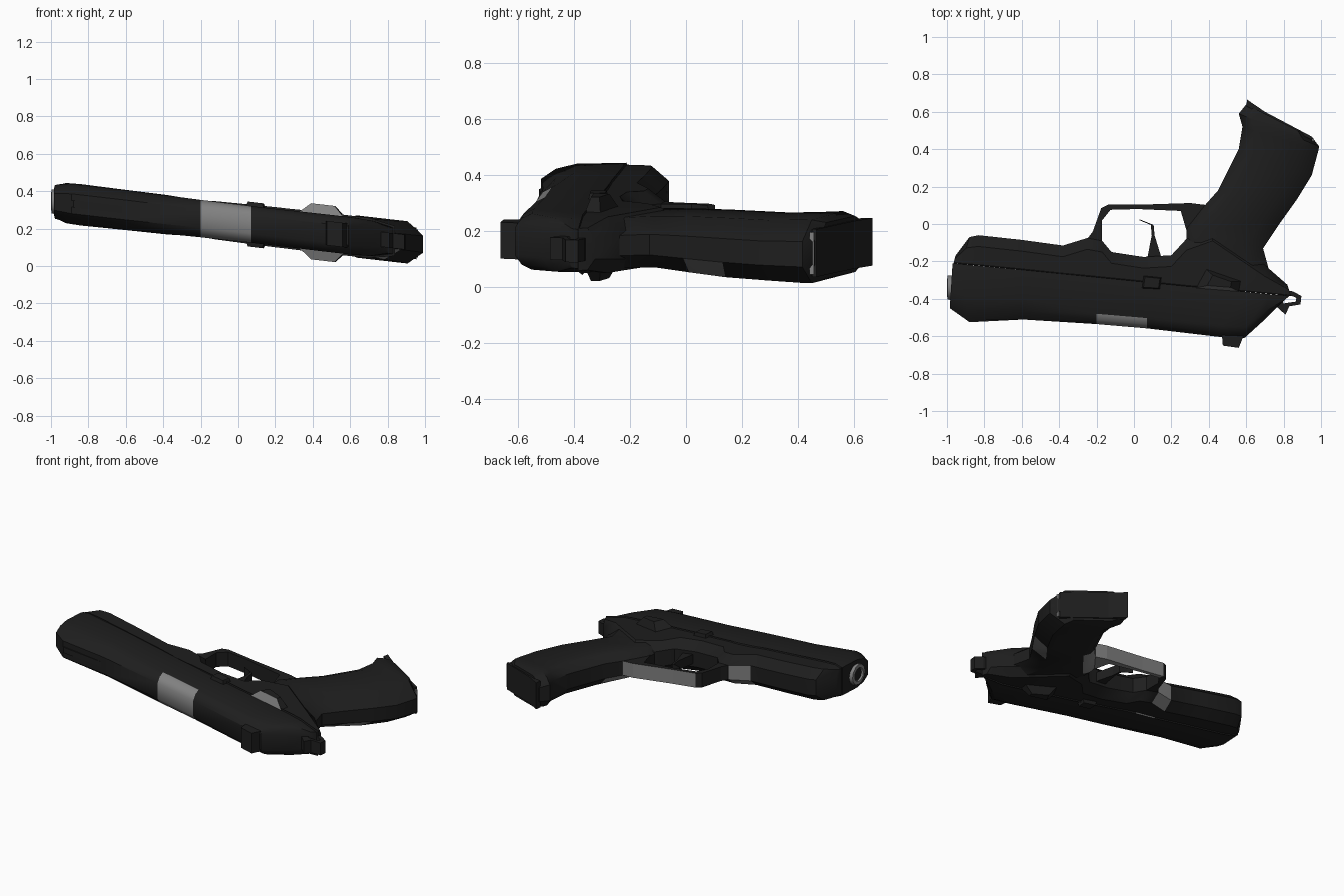
import bpy, bmesh, math
from mathutils import Vector

if "Cube" in bpy.data.objects:
    bpy.data.objects.remove(bpy.data.objects["Cube"])


def colour(name, r, g, b):
    m = bpy.data.materials.new(name)
    m.diffuse_color = (r, g, b, 1)
    m.use_nodes = True
    m.node_tree.nodes["Principled BSDF"].inputs["Base Color"].default_value = m.diffuse_color
    return m


BLACK = colour("matte black", 0.013, 0.013, 0.013)
GREY = colour("worn grey", 0.22, 0.22, 0.22)


def finish(name, bm, paint=None, smooth=None):
    """Paint faces by rule, lay the part on its slanted resting plane, make the object."""
    bmesh.ops.recalc_face_normals(bm, faces=bm.faces[:])
    for f in bm.faces:
        if paint and paint(f.calc_center_median(), f.normal):
            f.material_index = 1
    for v in bm.verts:
        v.co.z += 0.231 - 0.115 * v.co.x
    me = bpy.data.meshes.new(name)
    bm.to_mesh(me)
    bm.free()
    me.materials.append(BLACK)
    me.materials.append(GREY)
    ob = bpy.data.objects.new(name, me)
    bpy.context.collection.objects.link(ob)
    if smooth:
        bpy.context.view_layer.objects.active = ob
        ob.select_set(True)
        bpy.ops.object.shade_smooth_by_angle(angle=math.radians(smooth))
        ob.select_set(False)


def loft(name, stations, ca, ta, cb, tb, paint=None, smooth=35):
    """Skin rings between edge points A and B; h is half thickness, c/t shape the edges."""
    bm = bmesh.new()
    rings = []
    for ax, ay, bx, by, h, *c in stations:
        a, b = Vector((ax, ay, 0)), Vector((bx, by, 0))
        n = (b - a).length
        c0 = min(c[0] if c else ca, n * 0.45)
        c1 = min(cb, n * 0.45)
        half = [(0, ta), (c0 * 0.4, (1 + ta) / 2 + 0.08), (c0, 1), (n - c1, 1), (n, tb)]
        pts = half + [(d, -w) for d, w in reversed(half)]
        rings.append([bm.verts.new(a + (b - a) * (d / n) + Vector((0, 0, w * h))) for d, w in pts])
    for p, q in zip(rings, rings[1:]):
        for i in range(10):
            j = (i + 1) % 10
            bm.faces.new((p[i], p[j], q[j], q[i]))
    bm.faces.new(rings[0])
    bm.faces.new(rings[-1])
    finish(name, bm, paint, smooth)


def plate(name, outline, z0, z1, taper=1.0, paint=None):
    """Prism from an outline; the z1 end can be tapered."""
    bm = bmesh.new()
    mid = sum((Vector((x, y, 0)) for x, y in outline), Vector()) / len(outline)
    lo = [bm.verts.new((x, y, z0)) for x, y in outline]
    hi = [bm.verts.new((mid.x + (x - mid.x) * taper, mid.y + (y - mid.y) * taper, z1))
          for x, y in outline]
    bm.faces.new(lo)
    bm.faces.new(hi)
    for i in range(len(lo)):
        j = (i + 1) % len(lo)
        bm.faces.new((lo[i], lo[j], hi[j], hi[i]))
    finish(name, bm, paint)


def band(name, outer, inner, h, closed=False, paint=None):
    """Strip of rectangular section between two outlines."""
    bm = bmesh.new()
    rows = [[bm.verts.new((x, y, z)) for (x, y), z in ((o, -h), (o, h), (i, h), (i, -h))]
            for o, i in zip(outer, inner)]
    pairs = list(zip(rows, rows[1:])) + ([(rows[-1], rows[0])] if closed else [])
    for p, q in pairs:
        for k in range(4):
            m = (k + 1) % 4
            bm.faces.new((p[k], p[m], q[m], q[k]))
    if not closed:
        bm.faces.new(rows[0])
        bm.faces.new(rows[-1])
    finish(name, bm, paint)


# slide, with a worn band across its top
loft("slide", [
    (-0.985, -0.45, -0.97, -0.21, 0.09, 0.10),
    (-0.89, -0.517, -0.92, -0.215, 0.106, 0.13),
    (-0.60, -0.51, -0.60, -0.245, 0.106, 0.11),
    (-0.20, -0.535, -0.20, -0.285, 0.10, 0.055),
    (0.07, -0.558, 0.07, -0.312, 0.098, 0.055),
    (0.47, -0.605, 0.47, -0.35, 0.10, 0.06),
    (0.59, -0.61, 0.62, -0.365, 0.10, 0.06),
    (0.70, -0.51, 0.72, -0.375, 0.095, 0.05),
    (0.79, -0.42, 0.83, -0.385, 0.07, 0.02)],
    0.1, 0.5, 0.005, 0.99,
    paint=lambda c, n: -0.2 < c.x < 0.07 and n.y < -0.35)

# frame under the slide
loft("frame", [
    (-0.965, -0.21, -0.955, -0.17, 0.085),
    (-0.92, -0.215, -0.88, -0.07, 0.10),
    (-0.84, -0.222, -0.83, -0.06, 0.103),
    (-0.60, -0.245, -0.60, -0.085, 0.10),
    (-0.38, -0.268, -0.38, -0.115, 0.098),
    (-0.25, -0.28, -0.25, -0.075, 0.092),
    (-0.17, -0.288, -0.17, -0.09, 0.092),
    (-0.12, -0.293, -0.12, -0.15, 0.095),
    (0.05, -0.31, 0.05, -0.176, 0.098),
    (0.20, -0.325, 0.20, -0.167, 0.10),
    (0.28, -0.333, 0.28, -0.08, 0.10),
    (0.42, -0.345, 0.42, -0.03, 0.102),
    (0.70, -0.372, 0.70, -0.22, 0.10),
    (0.84, -0.385, 0.82, -0.325, 0.075)],
    0.005, 0.99, 0.06, 0.5,
    paint=lambda c, n: -0.38 < c.x < -0.25 and n.y > 0.4 and c.z < 0.03)

# grip, with wear on the underside near the top
loft("grip", [
    (0.28, -0.14, 0.72, -0.24, 0.09),
    (0.28, -0.02, 0.69, -0.13, 0.092),
    (0.37, 0.09, 0.77, -0.01, 0.10),
    (0.45, 0.18, 0.87, 0.13, 0.106),
    (0.56, 0.40, 0.95, 0.26, 0.108),
    (0.58, 0.52, 0.985, 0.39, 0.113),
    (0.56, 0.59, 0.99, 0.415, 0.113),
    (0.60, 0.64, 0.955, 0.46, 0.10)],
    0.08, 0.45, 0.09, 0.4,
    paint=lambda c, n: 0.02 < c.y < 0.17 and c.z < -0.02 and abs(n.z) < 0.97)

# butt plate with a small spur, and its bare metal edge
plate("butt_plate", [(0.605, 0.665), (0.60, 0.63), (0.95, 0.45), (0.955, 0.465), (0.70, 0.60)],
      -0.085, 0.085)
plate("butt_edge", [(0.953, 0.44), (0.962, 0.44), (0.962, 0.456), (0.953, 0.456)],
      -0.075, 0.075, paint=lambda c, n: True)

# trigger guard
band("trigger_guard",
     [(-0.25, -0.08), (-0.22, -0.04), (-0.175, 0.085), (-0.14, 0.103),
      (0.02, 0.103), (0.30, 0.112), (0.40, 0.10)],
     [(-0.16, -0.13), (-0.17, -0.09), (-0.17, 0.02), (-0.125, 0.076),
      (0.02, 0.08), (0.25, 0.07), (0.285, -0.05)],
     0.046, paint=lambda c, n: c.x > -0.15 and (n.y > 0.8 or n.z < -0.8))

# trigger
band("trigger", [(0.03, 0.025), (0.09, -0.005), (0.095, -0.06), (0.07, -0.19)],
     [(0.03, 0.02), (0.105, -0.005), (0.11, -0.06), (0.15, -0.19)], 0.03)

# hammer with its open ring
band("hammer",
     [(0.76, -0.44), (0.81, -0.485), (0.83, -0.44), (0.89, -0.43), (0.895, -0.385),
      (0.85, -0.36), (0.78, -0.355)],
     [(0.795, -0.41), (0.80, -0.425), (0.83, -0.42), (0.865, -0.415), (0.868, -0.395),
      (0.845, -0.385), (0.80, -0.385)], 0.04, closed=True)

# sights
plate("rear_sight", [(0.47, -0.59), (0.475, -0.65), (0.56, -0.662), (0.585, -0.60)], -0.065, 0.065)
plate("front_sight", [(-0.90, -0.51), (-0.88, -0.525), (-0.62, -0.512), (-0.62, -0.50)],
      -0.018, 0.018)

# levers, catches and studs on both sides
for side, s in (("upper", 1), ("lower", -1)):
    plate(side + "_safety_lever", [(0.32, -0.345), (0.38, -0.235), (0.58, -0.305), (0.57, -0.365)],
          0.09 * s, 0.15 * s, 0.5, paint=lambda c, n: c.y < -0.32 and abs(n.z) < 0.9 and c.x < 0.5)
    plate(side + "_slide_catch", [(0.04, -0.345), (0.05, -0.275), (0.15, -0.285), (0.14, -0.35)],
          0.09 * s, 0.12 * s, 0.8)

# barrel end: bare tube with a dark bore
SIDES = 12
circle = [(math.cos(2 * math.pi * i / SIDES), math.sin(2 * math.pi * i / SIDES))
          for i in range(SIDES)]
bm = bmesh.new()
profile = [(-0.95, 0.068), (-0.997, 0.064), (-0.999, 0.044), (-0.988, 0.040)]
rings = [[bm.verts.new((x, -0.34 + r * u, r * w)) for u, w in circle] for x, r in profile]
for p, q in zip(rings, rings[1:]):
    for i in range(SIDES):
        j = (i + 1) % SIDES
        bm.faces.new((p[i], p[j], q[j], q[i]))
bm.faces.new(rings[0])
bm.faces.new(rings[-1])
finish("barrel_end", bm, lambda c, n: len(profile) and abs(c.y + 0.34) + abs(c.z) > 0.005, 35)
